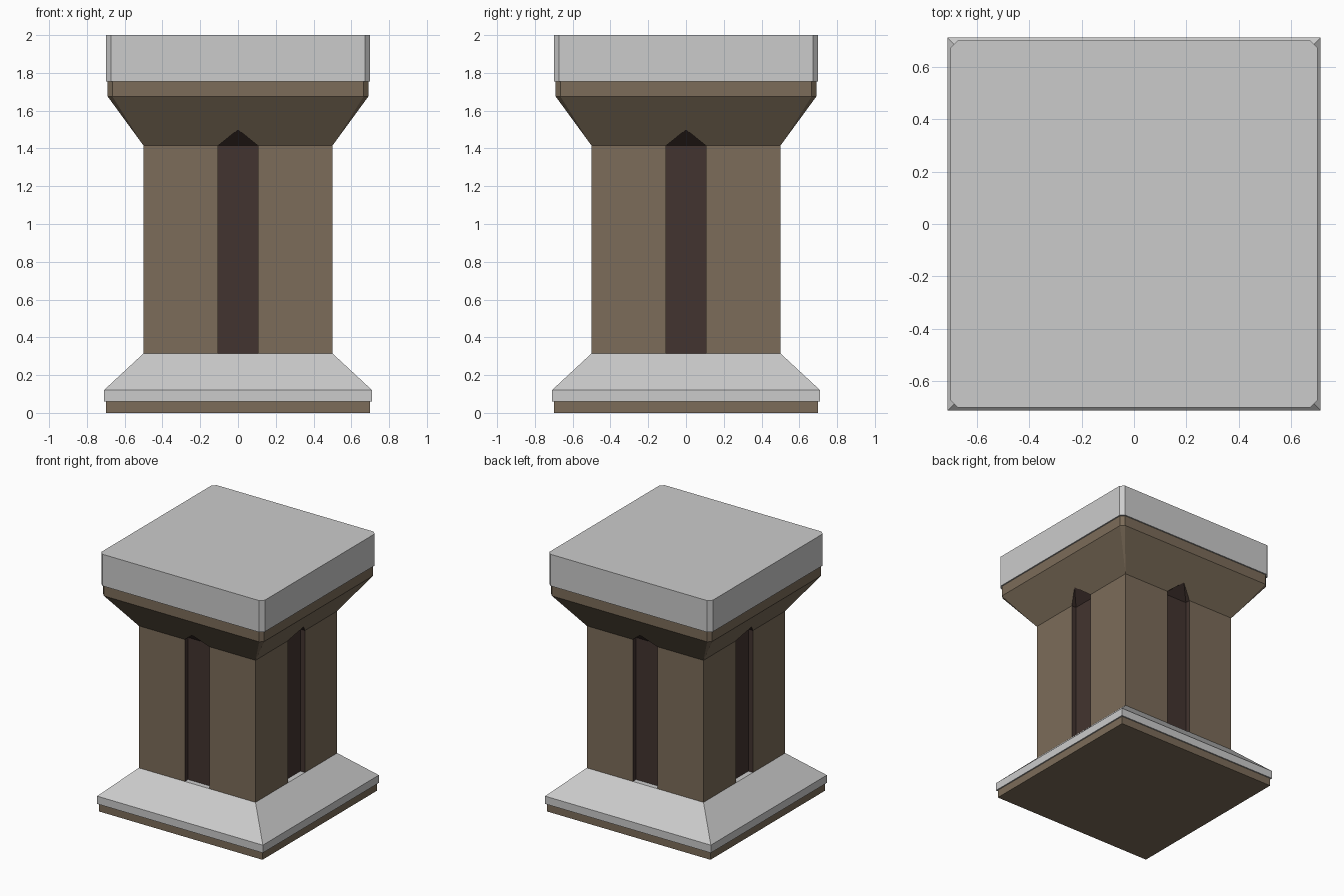
import bpy, bmesh
from mathutils import Matrix, Vector
from math import pi

if "Cube" in bpy.data.objects:
    bpy.data.objects.remove(bpy.data.objects["Cube"])


def material(name, rgb):
    m = bpy.data.materials.new(name)
    m.diffuse_color = (*rgb, 1)
    m.use_nodes = True
    m.node_tree.nodes["Principled BSDF"].inputs["Base Color"].default_value = m.diffuse_color
    return m


BROWN = material("brown_stone", (0.20, 0.15, 0.10))
DARK = material("dark_recess", (0.055, 0.034, 0.029))


def finish(name, bm, mats=()):
    bmesh.ops.remove_doubles(bm, verts=bm.verts, dist=1e-4)
    bmesh.ops.recalc_face_normals(bm, faces=bm.faces)
    me = bpy.data.meshes.new(name)
    bm.to_mesh(me)
    bm.free()
    for m in mats:
        me.materials.append(m)
    ob = bpy.data.objects.new(name, me)
    bpy.context.collection.objects.link(ob)
    return ob


def ring(h, z, c):
    """Square outline of half width h, with corners cut by c."""
    k = h - c
    pts = [(-k, -h), (k, -h), (h, -k), (h, k), (k, h), (-k, h), (-h, k), (-h, -k)]
    if c == 0:
        pts = pts[::2]
        pts = [(-h, -h), (h, -h), (h, h), (-h, h)]
    return [Vector((x, y, z)) for x, y in pts]


def stack(name, levels, chamfer=0, mats=()):
    """Closed solid lofted through (half width, height) levels."""
    bm = bmesh.new()
    loops = [[bm.verts.new(p) for p in ring(h, z, chamfer)] for h, z in levels]
    n = len(loops[0])
    for lo, hi in zip(loops, loops[1:]):
        for i in range(n):
            j = (i + 1) % n
            bm.faces.new((lo[i], lo[j], hi[j], hi[i]))
    bm.faces.new(loops[0][::-1])
    bm.faces.new(loops[-1])
    return finish(name, bm, mats)


# Foot and sloped base
stack("foot", [(0.70, 0), (0.70, 0.06)], mats=[BROWN])
stack("sloped_base", [(0.71, 0.06), (0.71, 0.12), (0.50, 0.315)])

# Shaft with flared capital and a pointed recess on each side
S, A, D = 0.50, 0.105, 0.46            # shaft half width, recess half width, recess floor
Z0, Z1, Z2, Z3 = 0.315, 1.415, 1.675, 1.755
H, K = 0.69, 0.665                     # capital half width, chamfer start
apex = (0, -(S + (1.5 - Z1) / (Z2 - Z1) * (H - S)), 1.5)

side = [
    # recess floor and its sloping pointed top
    ([(-A, -D, Z0), (A, -D, Z0), (A, -D, Z1), (-A, -D, Z1)], 1),
    ([(-A, -D, Z1), (A, -D, Z1), apex], 1),
    # capital flare, band and corner chamfer
    ([(-S, -S, Z1), (-A, -S, Z1), apex, (A, -S, Z1), (S, -S, Z1),
      (K, -H, Z2), (-K, -H, Z2)], 0),
    ([(-K, -H, Z2), (K, -H, Z2), (K, -H, Z3), (-K, -H, Z3)], 0),
    ([(S, -S, Z1), (H, -K, Z2), (K, -H, Z2)], 0),
    ([(K, -H, Z2), (H, -K, Z2), (H, -K, Z3), (K, -H, Z3)], 0),
]
# shaft panels and recess walls, both halves
for s in (-1, 1):
    side += [
        ([(s * S, -S, Z0), (s * A, -S, Z0), (s * A, -S, Z1), (s * S, -S, Z1)], 0),
        ([(s * A, -S, Z0), (s * A, -D, Z0), (s * A, -D, Z1), (s * A, -S, Z1)], 1),
        ([(s * A, -S, Z1), (s * A, -D, Z1), apex], 1),
    ]

bm = bmesh.new()
for q in range(4):
    rot = Matrix.Rotation(q * pi / 2, 3, "Z")
    for pts, mat in side:
        f = bm.faces.new([bm.verts.new(rot @ Vector(p)) for p in pts])
        f.material_index = mat
bmesh.ops.remove_doubles(bm, verts=bm.verts, dist=1e-4)
bmesh.ops.holes_fill(bm, edges=[e for e in bm.edges if e.is_boundary], sides=0)
finish("shaft_and_capital", bm, [BROWN, DARK])

# Top slab
stack("top_slab", [(0.70, Z3), (0.70, 2.0)], chamfer=0.028)
